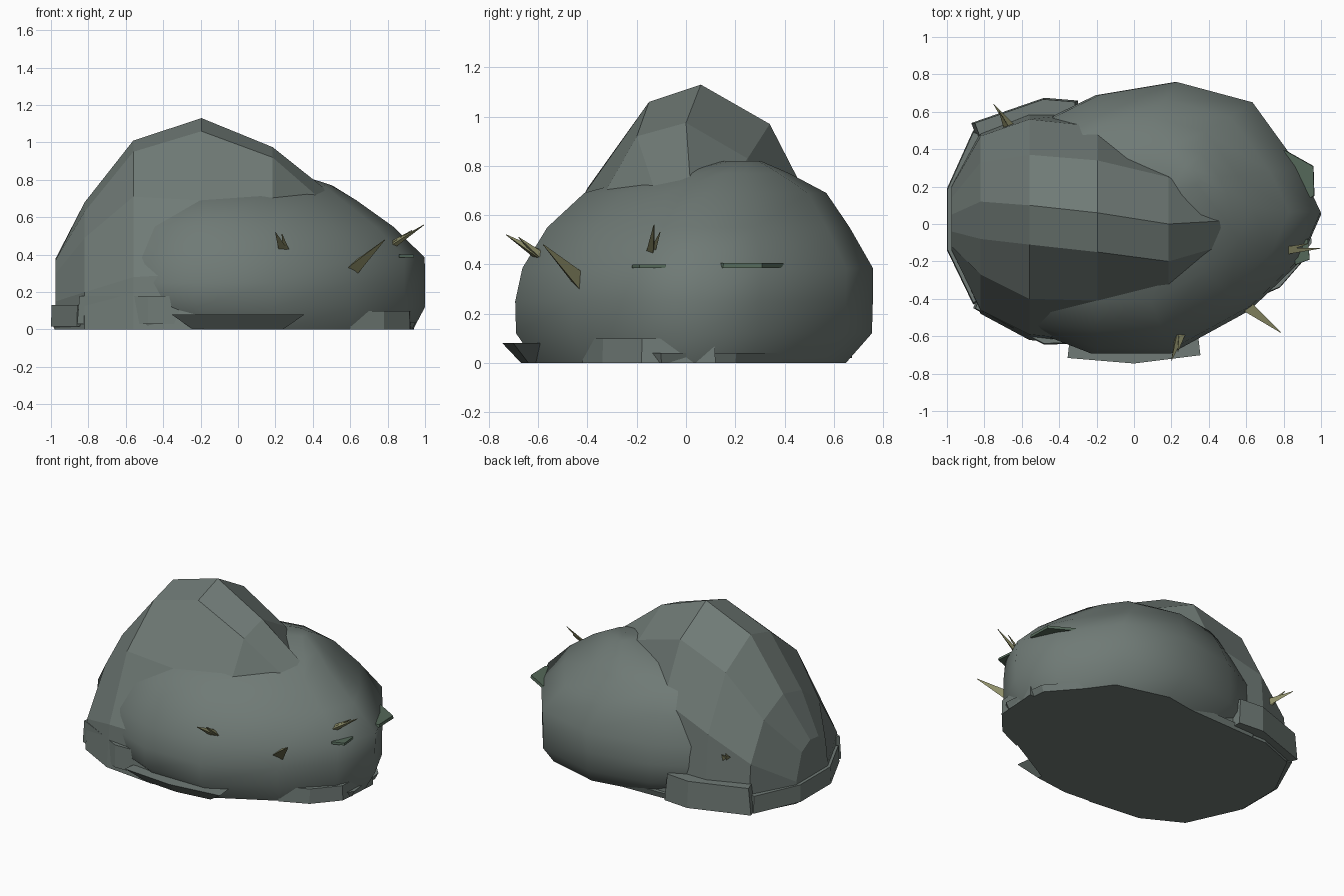
import bpy, bmesh, math
from mathutils import Vector

if "Cube" in bpy.data.objects:
    bpy.data.objects.remove(bpy.data.objects["Cube"])


def material(name, rgb):
    m = bpy.data.materials.new(name)
    m.diffuse_color = (*rgb, 1)
    m.use_nodes = True
    m.node_tree.nodes["Principled BSDF"].inputs["Base Color"].default_value = m.diffuse_color
    return m


STONE = material("stone", (0.16, 0.195, 0.18))
STRAW = material("straw", (0.27, 0.27, 0.14))
LEAF = material("leaf", (0.09, 0.14, 0.10))


def loft(name, rings, mat, smooth=False):
    """Skin a list of equal-length vertex rings and cap both ends."""
    bm = bmesh.new()
    vs = [[bm.verts.new(p) for p in r] for r in rings]
    n = len(vs[0])
    for a, b in zip(vs, vs[1:]):
        for i in range(n):
            j = (i + 1) % n
            bm.faces.new((a[i], a[j], b[j], b[i]))
    bm.faces.new(vs[0][::-1])
    bm.faces.new(vs[-1])
    bmesh.ops.recalc_face_normals(bm, faces=bm.faces)
    me = bpy.data.meshes.new(name)
    bm.to_mesh(me)
    bm.free()
    ob = bpy.data.objects.new(name, me)
    bpy.context.collection.objects.link(ob)
    me.materials.append(mat)
    for p in me.polygons:
        p.use_smooth = smooth and p.normal.z > -0.9
    return ob


def slab(name, outline, z0, z1, top=0.95, mat=STONE):
    """Low stone whose top is a scaled copy of its foot."""
    cx = sum(p[0] for p in outline) / len(outline)
    cy = sum(p[1] for p in outline) / len(outline)
    up = [(cx + (x - cx) * top, cy + (y - cy) * top, z1) for x, y in outline]
    return loft(name, [[(x, y, z0) for x, y in outline], up], mat)


def spike(name, base, tip, r):
    """Thin three-sided thorn."""
    base, tip = Vector(base), Vector(tip)
    d = (tip - base).normalized()
    u = d.orthogonal().normalized()
    w = d.cross(u)
    ring = lambda c, s: [c + s * (math.cos(a) * u + math.sin(a) * w)
                         for a in (0, 2.094, 4.189)]
    return loft(name, [ring(base - d * 0.04, r), ring(tip, 0.002)], STRAW)


# faceted peak: cross-sections (y, z) from front to back at each x
peak = {
    -0.975: [(-.14, 0), (-.14, .15), (-.12, .30), (-.04, .37), (.05, .38), (.14, .33), (.20, .15), (.20, 0)],
    -0.82: [(-.48, 0), (-.46, .20), (-.27, .49), (-.08, .63), (.12, .68), (.33, .58), (.47, .33), (.50, 0)],
    -0.56: [(-.62, 0), (-.59, .28), (-.40, .71), (-.11, .95), (.10, 1.01), (.37, .85), (.56, .50), (.60, 0)],
    -0.195: [(-.66, 0), (-.63, .30), (-.41, .69), (-.15, 1.06), (.06, 1.13), (.34, .97), (.52, .62), (.60, 0)],
    0.185: [(-.55, 0), (-.50, .30), (-.37, .62), (-.20, .92), (0, .975), (.25, .83), (.36, .50), (.40, 0)],
    0.53: [(-.30, 0), (-.27, .20), (-.20, .40), (-.10, .62), (.02, .70), (.10, .60), (.15, .40), (.20, 0)],
}
loft("faceted_peak", [[(x, y, z) for y, z in s] for x, s in peak.items()], STONE)

# smooth boulder: one outline scaled and shifted at each height
outline = [(1, .05), (.88, .30), (.63, .645), (.22, .755), (-.20, .685), (-.58, .50),
           (-.80, 0), (-.58, -.55), (-.22, -.69), (.20, -.69), (.62, -.46), (.89, -.20)]
C = Vector((0.2, 0.02))
levels = [(0, .87, .04, -.01), (.12, 1, 0, 0), (.25, 1.005, -.004, 0), (.385, .985, .01, .015),
          (.55, .85, -.05, .02), (.69, .68, -.11, .05), (.77, .38, 0, .12), (.82, .10, .07, .21)]
loft("smooth_boulder", [[(C.x + dx + (x - C.x) * s, C.y + dy + (y - C.y) * s, z)
     for x, y in outline] for z, s, dx, dy in levels], STONE, True)

# ground slabs around the foot
slab("ground_slab", [(-.98, .16), (-.82, .45), (-.45, .60), (.2, .62), (.62, .52), (.90, .2),
                     (.93, -.1), (.74, -.33), (.2, -.61), (0, -.63), (-.48, -.62), (-.84, -.42), (-.98, -.12)],
     0, .04, 1.02)
slab("left_foot", [(-1, .19), (-.86, .5), (-.6, .4), (-.6, -.3), (-.86, -.43), (-1, -.14)], .015, .13, .98)
slab("front_left_foot", [(-.86, -.45), (-.48, -.645), (-.31, -.64), (-.3, -.4), (-.8, -.3)], .03, .18, .96)
slab("back_left_foot", [(-.87, .54), (-.48, .675), (-.3, .66), (-.3, .45), (-.8, .35)], .02, .20, .94)
slab("front_foot", [(-.24, -.65), (0, -.67), (.24, -.64), (.2, -.3), (-.2, -.3)], .0, .08, 1.48)
slab("right_foot", [(.6, -.42), (.78, -.34), (.92, -.18), (.94, .12), (.6, .1)], 0, .10, .98)

# dark leaves wedged into the boulder
slab("right_leaf", [(.80, .40), (.96, .31), (.965, .15), (.84, .08)], .385, .405, .97, LEAF)
slab("small_right_leaf", [(.86, -.08), (.93, -.08), (.94, -.19), (.86, -.22)], .385, .40, .97, LEAF)

# thorns
for i, (b, t, r) in enumerate([
        ((.62, -.44, .335), (.785, -.58, .48), .045),
        ((.24, -.59, .43), (.20, -.73, .52), .035),
        ((.25, -.59, .43), (.235, -.68, .51), .03),
        ((.84, -.14, .46), (.995, -.13, .56), .022),
        ((.82, -.13, .46), (.93, -.105, .53), .018),
        ((-.66, .53, .36), (-.75, .64, .42), .03),
        ((-.68, .52, .36), (-.72, .60, .43), .025)]):
    spike(f"thorn_{i + 1}", b, t, r)
